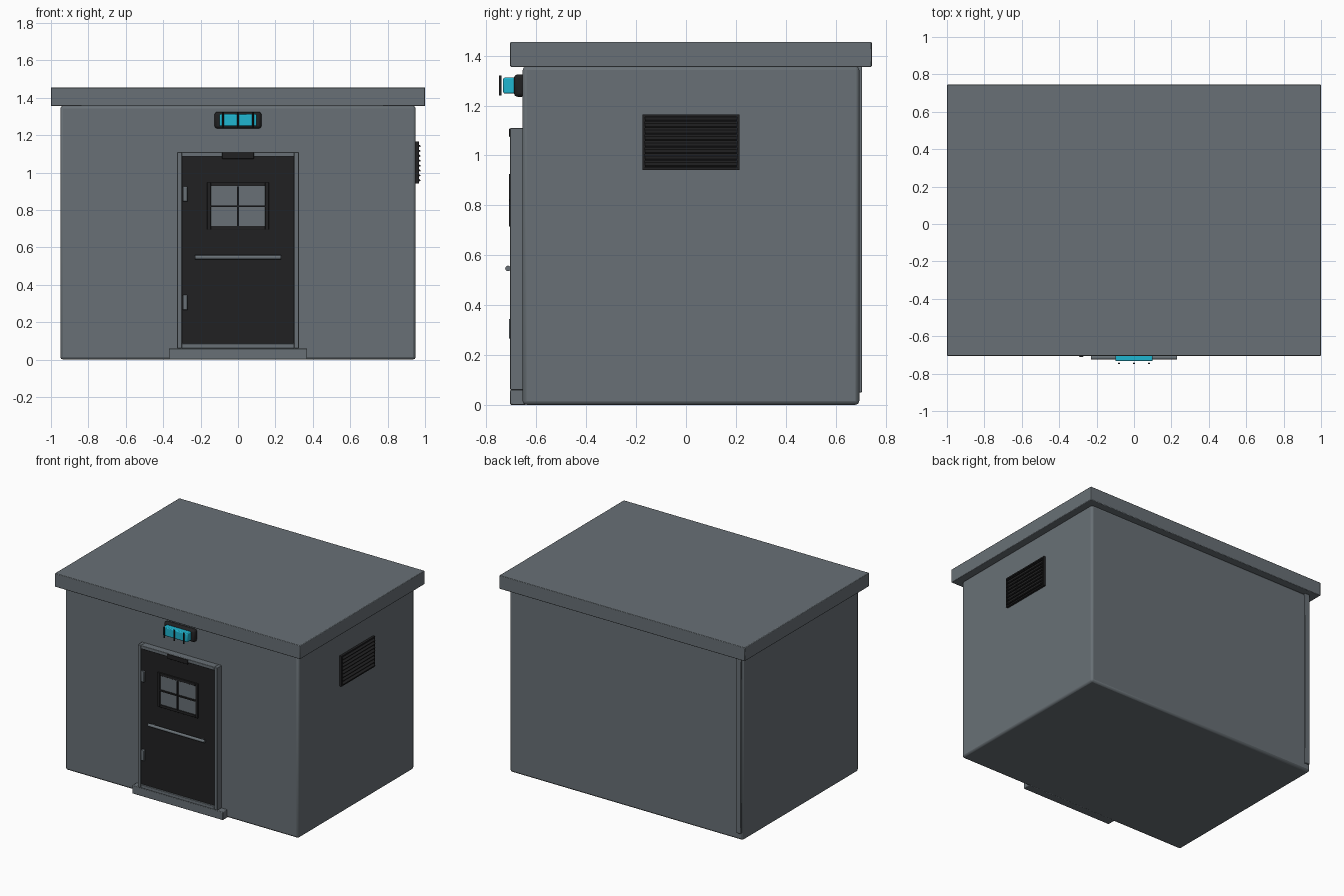
import bpy
from math import radians

cube = bpy.data.objects.get("Cube")
if cube:
    bpy.data.objects.remove(cube, do_unlink=True)


def material(name, rgb):
    m = bpy.data.materials.new(name)
    m.use_nodes = True
    m.diffuse_color = (*rgb, 1)
    m.node_tree.nodes["Principled BSDF"].inputs["Base Color"].default_value = (*rgb, 1)
    return m


GREY = material("painted grey", (0.14, 0.163, 0.18))
DARK = material("dark metal", (0.015, 0.015, 0.016))
CYAN = material("cyan lamp", (0.014, 0.47, 0.64))


def finish(name, mat, bevel, segments=2):
    ob = bpy.context.object
    ob.name = name
    ob.data.materials.append(mat)
    if bevel:
        mod = ob.modifiers.new("Bevel", "BEVEL")
        mod.width = bevel
        mod.segments = segments
        bpy.ops.object.shade_smooth_by_angle(angle=radians(40))
    return ob


def box(name, x, y, z, mat, bevel=0.0, tilt=0.0):
    """Box from three (low, high) ranges, optionally tilted about y."""
    ranges = (x, y, z)
    bpy.ops.mesh.primitive_cube_add(size=1, location=[sum(r) / 2 for r in ranges])
    ob = bpy.context.object
    ob.scale = [r[1] - r[0] for r in ranges]
    bpy.ops.object.transform_apply(location=False, rotation=False, scale=True)
    ob.rotation_euler.y = tilt
    return finish(name, mat, bevel)


def rod(name, location, radius, length, mat, rotation=(0, 0, 0)):
    bpy.ops.mesh.primitive_cylinder_add(vertices=16, radius=radius, depth=length,
                                        location=location, rotation=rotation)
    bpy.ops.object.shade_smooth_by_angle(angle=radians(40))
    return finish(name, mat, 0)


def border(name, half, z, y, width, mat, bevel):
    """Rectangular surround made of two posts and two rails."""
    for side, s in (("right", -1), ("left", 1)):
        box(f"{name}_{side}", sorted((s * half, s * (half - width))), y, z, mat, bevel)
    inner = (width - half, half - width)
    box(f"{name}_bottom", inner, y, (z[0], z[0] + width), mat, bevel)
    box(f"{name}_top", inner, y, (z[1] - width, z[1]), mat, bevel)


# Building shell
box("walls", (-0.95, 0.95), (-0.655, 0.695), (0, 1.357), GREY, 0.015)
box("roof", (-1, 1), (-0.705, 0.745), (1.355, 1.455), GREY, 0.004)
box("door_step", (-0.37, 0.37), (-0.705, -0.64), (0, 0.06), GREY, 0.004)
box("back_conduit", (-0.94, -0.9), (0.68, 0.706), (0.05, 1.355), GREY, 0.004)

# Door, its surround and fittings
border("door_frame", 0.325, (0.06, 1.11), (-0.705, -0.645), 0.025, GREY, 0.003)
box("door", (-0.3, 0.3), (-0.695, -0.65), (0.085, 1.085), DARK)
box("door_closer", (-0.085, 0.085), (-0.709, -0.69), (1.073, 1.108), DARK, 0.003)
for name, z in (("lower_hinge", 0.305), ("upper_hinge", 0.885)):
    box(name, (-0.295, -0.27), (-0.71, -0.69), (z - 0.04, z + 0.04), GREY, 0.004)
rod("push_bar", (0, -0.714, 0.547), 0.011, 0.46, GREY, (0, radians(90), 0))
for s in (-1, 1):
    box("push_bar_mount", (s * 0.2 - 0.008, s * 0.2 + 0.008), (-0.714, -0.69),
        (0.54, 0.554), GREY)

# Door window
border("window_trim", 0.165, (0.695, 0.948), (-0.704, -0.69), 0.02, DARK, 0.002)
box("window_pane", (-0.147, 0.147), (-0.698, -0.69), (0.713, 0.93), GREY)
box("window_upright", (-0.005, 0.005), (-0.71, -0.696), (0.715, 0.925), DARK)
box("window_crossbar", (-0.147, 0.147), (-0.707, -0.696), (0.815, 0.825), DARK)

# Lamp above the door
box("lamp_base", (-0.125, 0.125), (-0.69, -0.645), (1.235, 1.325), DARK, 0.014)
box("lamp_lens", (-0.1, 0.1), (-0.733, -0.68), (1.248, 1.312), CYAN, 0.006)
for x in (-0.08, 0, 0.08):
    rod("lamp_guard", (x, -0.745, 1.28), 0.005, 0.08, DARK)

# Louvred vent on the left wall
box("vent_back", (0.94, 0.957), (-0.175, 0.215), (0.942, 1.165), DARK)
for name, z in (("vent_rail_bottom", 0.942), ("vent_rail_top", 1.155)):
    box(name, (0.95, 0.967), (-0.175, 0.215), (z, z + 0.01), DARK)
for name, y in (("vent_side_front", -0.175), ("vent_side_back", 0.205)):
    box(name, (0.95, 0.967), (y, y + 0.01), (0.942, 1.165), DARK)
for i in range(8):
    z = 0.962 + i * 0.0262
    box("vent_slat", (0.953, 0.977), (-0.165, 0.205), (z - 0.004, z + 0.004),
        DARK, 0.001, radians(30))
